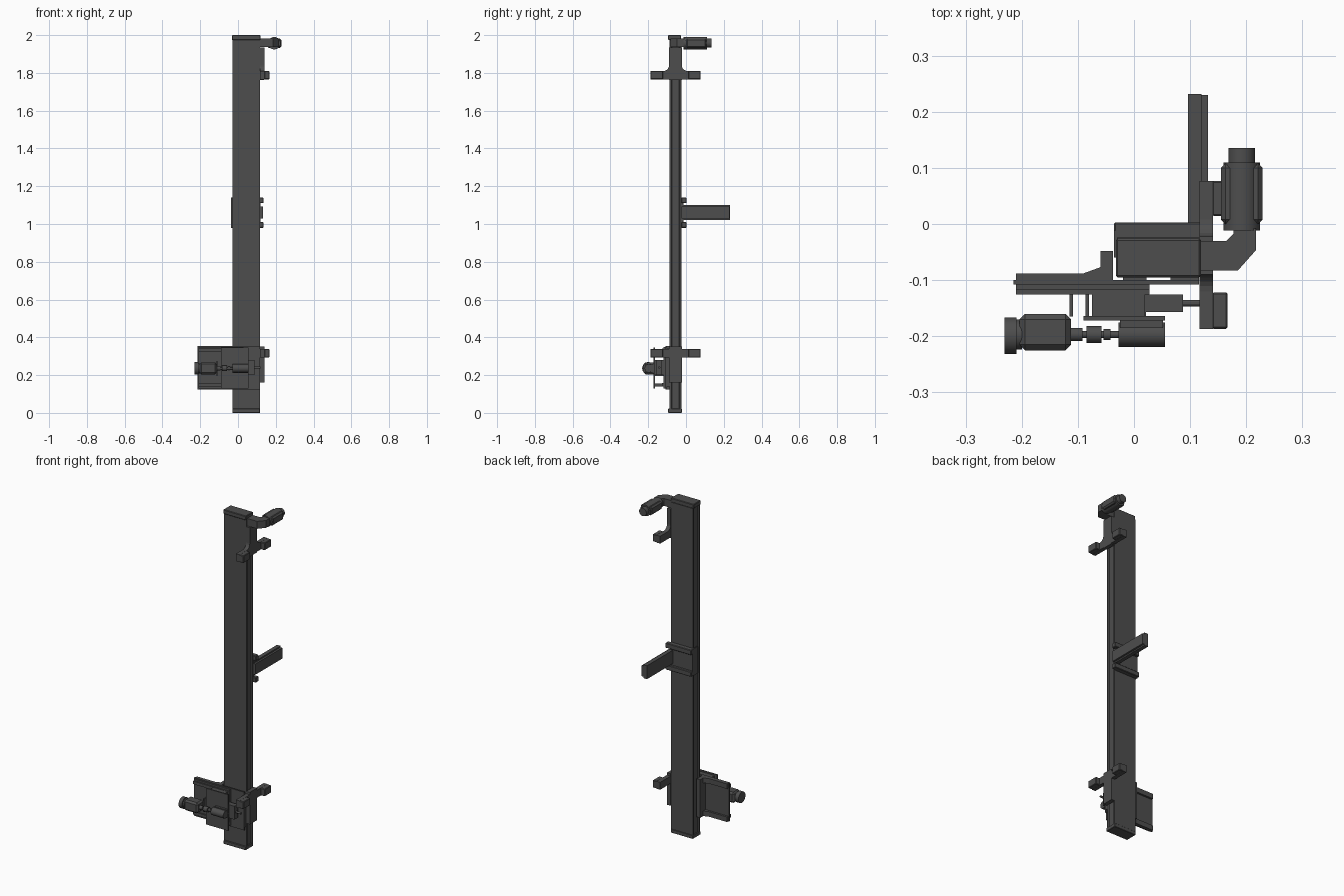
import bpy, bmesh, math
from mathutils import Vector

cube = bpy.data.objects.get("Cube")
if cube:
    bpy.data.objects.remove(cube, do_unlink=True)

GREY = (0.075, 0.075, 0.075, 1)
mat = bpy.data.materials.new("dark grey metal")
mat.use_nodes = True
mat.diffuse_color = GREY
mat.node_tree.nodes["Principled BSDF"].inputs["Base Color"].default_value = GREY


def finish(name, bm):
    bmesh.ops.recalc_face_normals(bm, faces=bm.faces)
    mesh = bpy.data.meshes.new(name)
    bm.to_mesh(mesh)
    bm.free()
    mesh.materials.append(mat)
    obj = bpy.data.objects.new(name, mesh)
    bpy.context.collection.objects.link(obj)
    return obj


def box(name, x, y, z, bevel=0):
    """Box from (min, max) ranges on each axis."""
    bm = bmesh.new()
    bmesh.ops.create_cube(bm, size=1)
    for v in bm.verts:
        v.co = Vector([(r[0] + r[1]) / 2 + c * (r[1] - r[0]) for c, r in zip(v.co, (x, y, z))])
    if bevel:
        bmesh.ops.bevel(bm, geom=bm.edges[:], offset=bevel, segments=1, affect='EDGES')
    return finish(name, bm)


def prism(name, points, axis, lo, hi):
    """Extrude a flat outline along x or z."""
    bm = bmesh.new()
    place = (lambda p: (lo, p[0], p[1])) if axis == "x" else (lambda p: (p[0], p[1], lo))
    face = bm.faces.new([bm.verts.new(place(p)) for p in points])
    moved = bmesh.ops.extrude_face_region(bm, geom=[face])["geom"]
    shift = Vector((hi - lo, 0, 0) if axis == "x" else (0, 0, hi - lo))
    bmesh.ops.translate(bm, vec=shift, verts=[g for g in moved if isinstance(g, bmesh.types.BMVert)])
    return finish(name, bm)


def rod(name, axis, lo, hi, a, b, radius, sides=24):
    """Cylinder along x (a, b = y, z) or along y (a, b = x, z)."""
    ring = [(math.cos(math.tau * (i + .5) / sides) * radius,
             math.sin(math.tau * (i + .5) / sides) * radius) for i in range(sides)]
    bm = bmesh.new()
    ends = []
    for t in (lo, hi):
        ends.append([bm.verts.new((t, a + u, b + w) if axis == "x" else (a + u, t, b + w))
                     for u, w in ring])
    for end in ends:
        bm.faces.new(end)
    for i in range(sides):
        j = (i + 1) % sides
        side = bm.faces.new((ends[0][i], ends[0][j], ends[1][j], ends[1][i]))
        side.smooth = sides > 12
    obj = finish(name, bm)
    for e in obj.data.edges:
        e.use_edge_sharp = (e.vertices[0] < sides) == (e.vertices[1] < sides)
    return obj


# Main column with a shallow groove in each narrow side
LEFT, RIGHT = -0.03, 0.117
half = [(LEFT, -0.088), (LEFT, -0.078), (LEFT + .006, -0.074), (LEFT + .006, -0.036),
        (LEFT, -0.032), (LEFT, -0.024)]
mirror = [(LEFT + RIGHT - x, y) for x, y in reversed(half)]
prism("column", half + mirror, "z", 0.02, 1.976)
box("top_cap", (-0.032, 0.119), (-0.095, -0.026), (1.974, 2.0), 0.003)
box("bottom_cap", (LEFT, RIGHT), (-0.094, -0.022), (0, 0.022), 0.002)

# Middle clamp and rear arm
box("clamp_plate", (-0.036, 0.118), (-0.024, -0.012), (0.98, 1.14))
for name, z in (("lower", 0.98), ("upper", 1.11)):
    box(name + "_clamp_rib", (-0.036, 0.135), (-0.024, 0.003), (z, z + 0.03), 0.003)
box("clamp_side", (-0.036, -0.03), (-0.06, -0.012), (0.98, 1.14))
box("rear_arm", (0.096, 0.12), (-0.024, 0.232), (1.02, 1.10))
box("rear_arm_cover", (0.12, 0.132), (-0.024, 0.23), (1.028, 1.092))


# Side forks: crossbar with curved fillets into a stem
def fork(name, bottom, top, stem_bottom, stem_top, fillet):
    y0, y1, s0, s1 = -0.187, 0.077, -0.09, -0.022
    pts = [(y0, bottom), (s0, bottom), (s0, stem_bottom), (s1, stem_bottom), (s1, bottom),
           (y1, bottom), (y1, top)]
    steps = [math.pi / 2 * i / 5 for i in range(6)]
    if fillet:
        pts += [(s1 + fillet * (1 - math.sin(t)), top + fillet * (1 - math.cos(t))) for t in steps]
    else:
        pts.append((s1, top))
    pts += [(s1, stem_top), (s0, stem_top)]
    if fillet:
        pts += [(s0 - fillet * (1 - math.sin(t)), top + fillet * (1 - math.cos(t)))
                for t in reversed(steps)]
    else:
        pts.append((s0, top))
    pts.append((y0, top))
    clean = [p for i, p in enumerate(pts) if p != pts[i - 1]]
    prism(name, clean, "x", RIGHT, 0.141)
    for side, y in (("front", (y0, -0.122)), ("rear", (0.014, y1))):
        box(f"{name}_{side}_pad", (0.139, 0.167), y, (bottom, top), 0.003)


fork("upper_fork", 1.766, 1.81, 1.762, 1.935, 0.03)
fork("lower_fork", 0.294, 0.338, 0.16, 0.352, 0)

# Upper drive: elbow gearbox and motor
elbow = [(RIGHT, -0.083), (0.185, -0.083), (0.217, -0.047), (0.217, -0.008),
         (0.177, -0.008), (0.177, -0.018), (0.165, -0.03), (RIGHT, -0.03)]
prism("elbow_gearbox", elbow, "z", 1.938, 1.982)
rod("upper_motor_body", "y", -0.012, 0.11, 0.192, 1.957, 0.033)
box("upper_motor_housing", (0.155, 0.229), (0.0, 0.108), (1.932, 1.982), 0.008)
rod("upper_motor_cap", "y", 0.108, 0.135, 0.192, 1.957, 0.024)

# Carriage back: plate, horizontal gussets and upright block
box("carriage_plate", (-0.215, 0.116), (-0.108, -0.1), (0.125, 0.353))
gusset = [(-0.21, -0.102), (-0.21, -0.088), (-0.09, -0.088), (-0.06, -0.077),
          (-0.037, -0.077), (-0.037, -0.102)]
for name, z in (("lower", 0.125), ("upper", 0.323)):
    prism(name + "_gusset", gusset, "z", z, z + 0.03)
box("carriage_upright", (-0.06, -0.037), (-0.102, -0.048), (0.125, 0.353))
box("carriage_mount", (-0.02, 0.022), (-0.102, -0.086), (0.14, 0.34))
box("carriage_mount_end", (0.065, 0.116), (-0.102, -0.086), (0.14, 0.34))

# Carriage front: rails, slide plate and drive block
for name, z in (("lower", 0.14), ("upper", 0.322)):
    box(name + "_rail", (-0.21, 0.028), (-0.126, -0.107), (z, z + 0.018))
    box(name + "_slider", (-0.075, 0.02), (-0.166, -0.125), (z, z + 0.016))
box("rail_bed", (-0.21, 0.028), (-0.118, -0.107), (0.13, 0.35))
box("slide_plate", (-0.09, 0.055), (-0.172, -0.164), (0.13, 0.346))
box("slide_block", (-0.075, 0.021), (-0.166, -0.117), (0.2, 0.28))
box("end_block", (0.02, 0.087), (-0.157, -0.126), (0.2, 0.28))
rod("link_rod", "x", 0.085, 0.12, -0.141, 0.24, 0.006, 12)
for x in (-0.115, -0.086):
    box("motor_bracket", (x, x + 0.006), (-0.165, -0.117), (0.195, 0.275))

# Lower drive train, along x on one shaft line
SY, SZ = -0.197, 0.236
box("lower_motor_body", (-0.204, -0.112), (-0.225, -0.16), (0.204, 0.268), 0.01)
rod("lower_motor_flange", "x", -0.231, -0.209, SY - 0.002, SZ, 0.033)
for name, lo, hi, r in (("motor_neck", -0.212, -0.2, 0.027), ("coupling_hub", -0.112, -0.092, 0.012),
                        ("drive_shaft", -0.094, -0.026, 0.006), ("coupling", -0.085, -0.058, 0.015),
                        ("shaft_collar", -0.054, -0.042, 0.01), ("actuator", -0.028, 0.055, 0.022)):
    rod(name, "x", lo, hi, SY, SZ, r)
box("actuator_mount", (-0.025, 0.052), (-0.185, -0.17), (0.212, 0.26))
